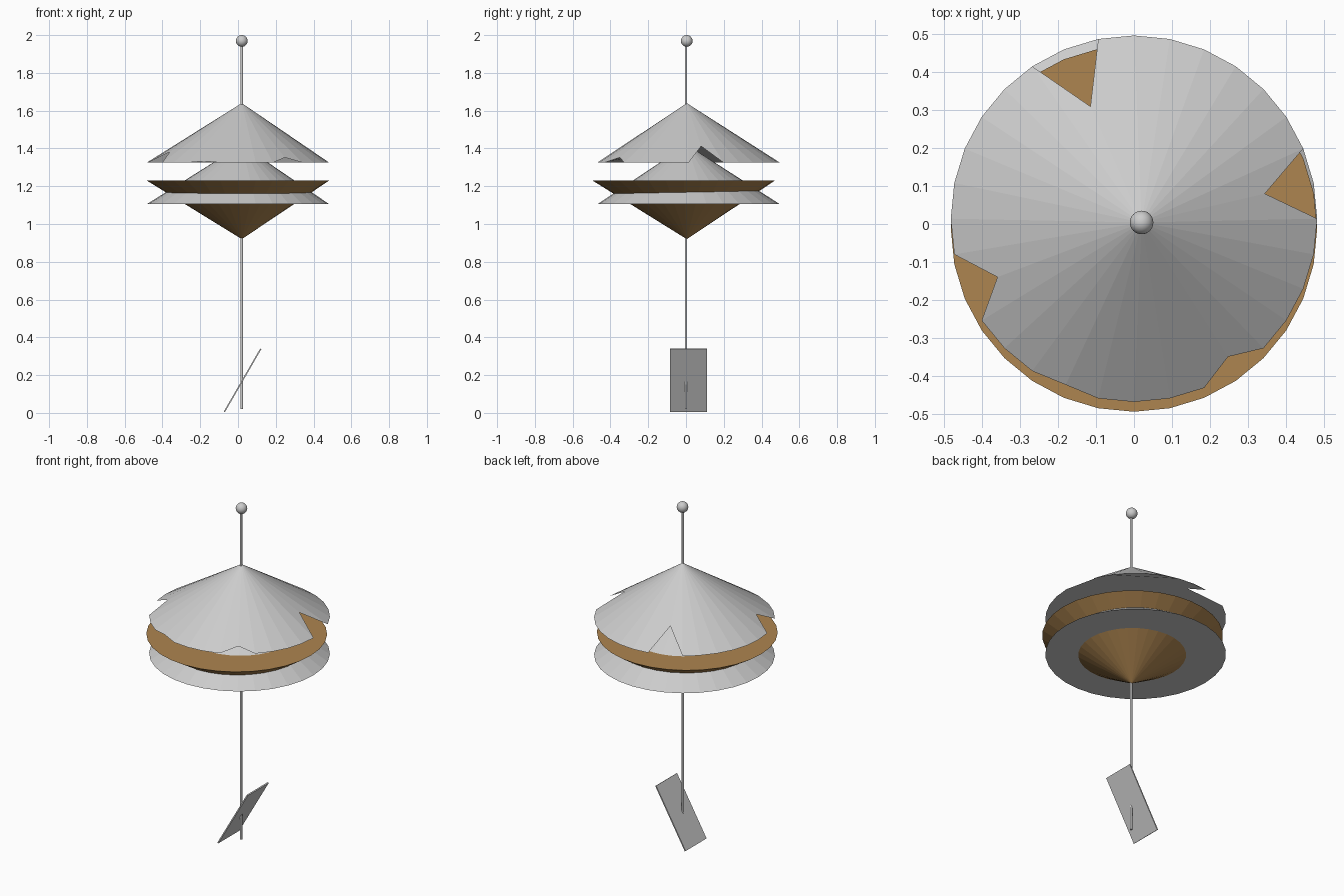
import bpy, bmesh, math

if "Cube" in bpy.data.objects:
    bpy.data.objects.remove(bpy.data.objects["Cube"])

R = 0.483          # disc radius
AXIS = (0.02, 0.004)  # position of the hanging rod
SIDES = 32


def cone(name, centre_y, rim_z, apex_z, moved=None):
    """Closed 32-sided cone; 'moved' relocates single rim vertices."""
    bm = bmesh.new()
    rim = []
    for i in range(SIDES):
        a = 2 * math.pi * i / SIDES
        p = (R * math.cos(a), centre_y + R * math.sin(a), rim_z)
        rim.append(bm.verts.new((moved or {}).get(i, p)))
    apex = bm.verts.new((*AXIS, apex_z))
    for i in range(SIDES):
        bm.faces.new((rim[i], rim[(i + 1) % SIDES], apex))
    bm.faces.new(rim[::-1])
    bmesh.ops.recalc_face_normals(bm, faces=bm.faces[:])
    me = bpy.data.meshes.new(name)
    bm.to_mesh(me)
    bm.free()
    ob = bpy.data.objects.new(name, me)
    bpy.context.collection.objects.link(ob)
    return ob


# top roof with five chipped spots along the rim
chips = {1: (0.345, 0.08, 1.412), 10: (-0.115, 0.31, 1.42),
         18: (-0.36, -0.14, 1.383), 22: (-0.18, -0.424, 1.333),
         27: (0.248, -0.35, 1.352)}
cone("top_roof", 0.014, 1.325, 1.64, chips)

# lower roof
cone("lower_roof", 0.014, 1.105, 1.42)

# inverted brown cone
brown = bpy.data.materials.new("brown")
brown.diffuse_color = (0.42, 0.235, 0.08, 1)
brown.use_nodes = True
brown.node_tree.nodes["Principled BSDF"].inputs["Base Color"].default_value = brown.diffuse_color
cone("inverted_cone", -0.012, 1.23, 0.92).data.materials.append(brown)

# rod
bpy.ops.mesh.primitive_cylinder_add(vertices=16, radius=0.0065, depth=1.95,
                                    location=(0.02, 0, 0.995))
bpy.context.object.name = "rod"
bpy.ops.object.shade_smooth_by_angle()

# ball on top
bpy.ops.mesh.primitive_uv_sphere_add(segments=32, ring_count=16, radius=0.031,
                                     location=(*AXIS, 1.969))
bpy.context.object.name = "top_ball"
bpy.ops.object.shade_smooth()

# tilted wind plate
bpy.ops.mesh.primitive_cube_add(size=1, location=(0.024, 0.013, 0.172),
                                rotation=(0, math.radians(-60), 0))
plate = bpy.context.object
plate.name = "wind_plate"
plate.scale = (0.385, 0.195, 0.007)
